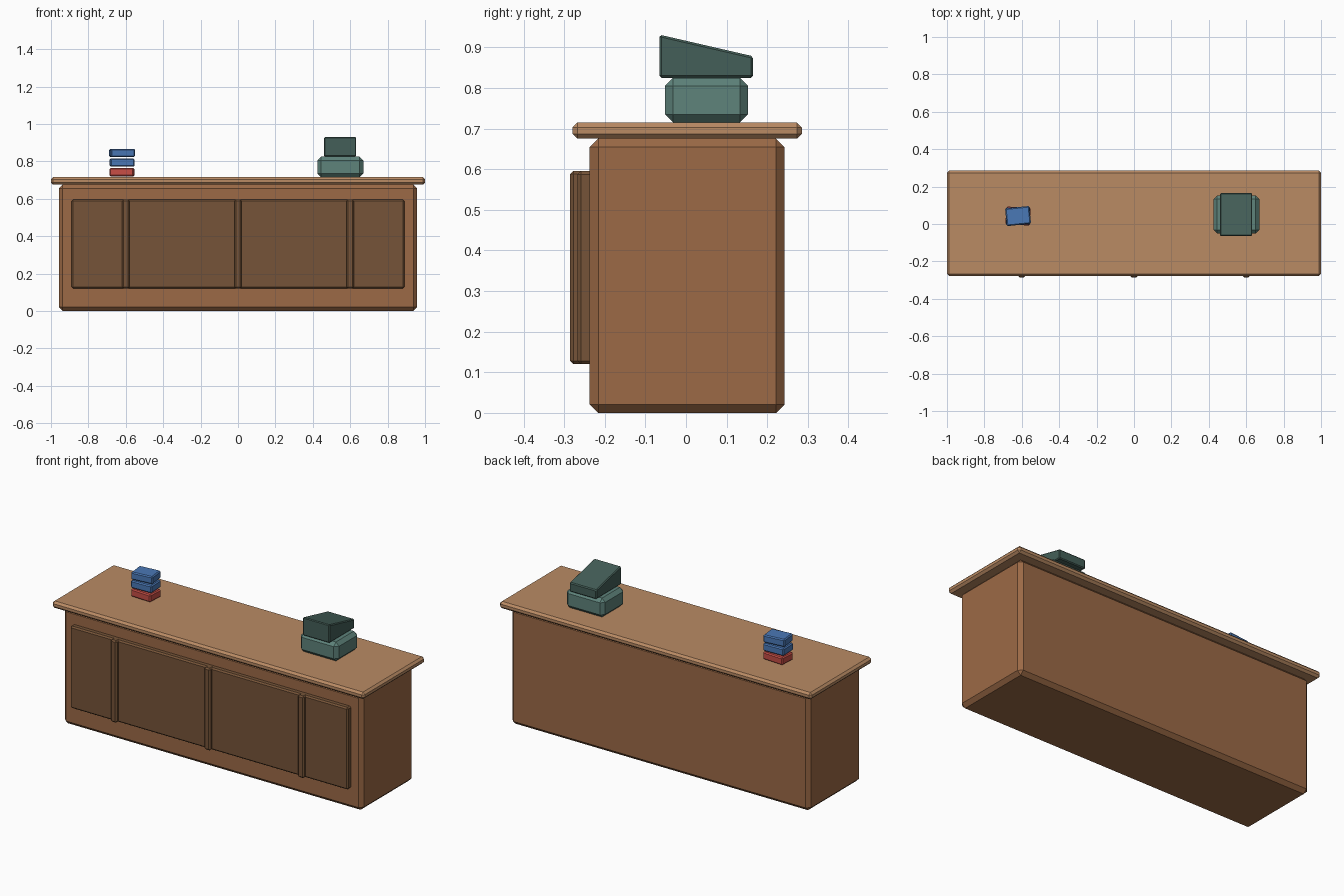
import bpy, bmesh, math

if "Cube" in bpy.data.objects:
    bpy.data.objects.remove(bpy.data.objects["Cube"])


def material(name, rgb):
    m = bpy.data.materials.new(name)
    lin = [(c / 255 / 12.92) if c < 11 else ((c / 255 + 0.055) / 1.055) ** 2.4 for c in rgb]
    m.diffuse_color = (*lin, 1)
    m.use_nodes = True
    m.node_tree.nodes["Principled BSDF"].inputs["Base Color"].default_value = m.diffuse_color
    return m


WOOD = material("wood", (156, 106, 70))
TOP = material("light_wood", (186, 139, 100))
DARK = material("dark_wood", (118, 84, 56))
GREEN = material("green", (94, 131, 123))
DEEP = material("deep_green", (68, 95, 88))
BLUE = material("blue", (74, 120, 182))
RED = material("red", (200, 78, 70))


def block(name, x, y, z, bevel, mat, rot=0, back_drop=0):
    """Chamfered box from ranges; back_drop lowers the rear top edge."""
    centre = [(r[0] + r[1]) / 2 for r in (x, y, z)]
    size = [r[1] - r[0] for r in (x, y, z)]
    bm = bmesh.new()
    bmesh.ops.create_cube(bm, size=1)
    for v in bm.verts:
        v.co = [v.co[i] * size[i] for i in range(3)]
        if v.co.y > 0 and v.co.z > 0:
            v.co.z -= back_drop
    bmesh.ops.bevel(bm, geom=bm.edges[:], offset=bevel, segments=1,
                    profile=0.5, affect='EDGES')
    mesh = bpy.data.meshes.new(name)
    bm.to_mesh(mesh)
    bm.free()
    mesh.materials.append(mat)
    ob = bpy.data.objects.new(name, mesh)
    ob.location = centre
    ob.rotation_euler.z = math.radians(rot)
    bpy.context.collection.objects.link(ob)
    return ob


# Counter body and top
block("counter_body", (-0.958, 0.958), (-0.237, 0.243), (0, 0.675), 0.021, WOOD)
block("counter_top", (-1, 1), (-0.279, 0.285), (0.675, 0.715), 0.012, TOP)

# Front panel with three upright strips
block("front_panel", (-0.89, 0.89), (-0.267, -0.227), (0.12, 0.595), 0.008, DARK)
for i, x in enumerate((-0.6, 0, 0.6)):
    block(f"panel_strip_{i + 1}", (x - 0.02, x + 0.02), (-0.285, -0.245),
          (0.12, 0.596), 0.008, DARK)

# Cash register: base and sloping upper housing
block("register_base", (0.425, 0.67), (-0.052, 0.153), (0.715, 0.825), 0.02, GREEN)
block("register_housing", (0.46, 0.632), (-0.065, 0.165), (0.825, 0.931), 0.005,
      DEEP, back_drop=0.053)

# Stack of small books, each turned slightly
for i, (mat, rot) in enumerate(((RED, -3), (BLUE, 2), (BLUE, 6))):
    z = 0.72 + i * 0.0515
    block(f"book_{i + 1}", (-0.685, -0.555), (-0.005, 0.09), (z, z + 0.044),
          0.006, mat, rot)
